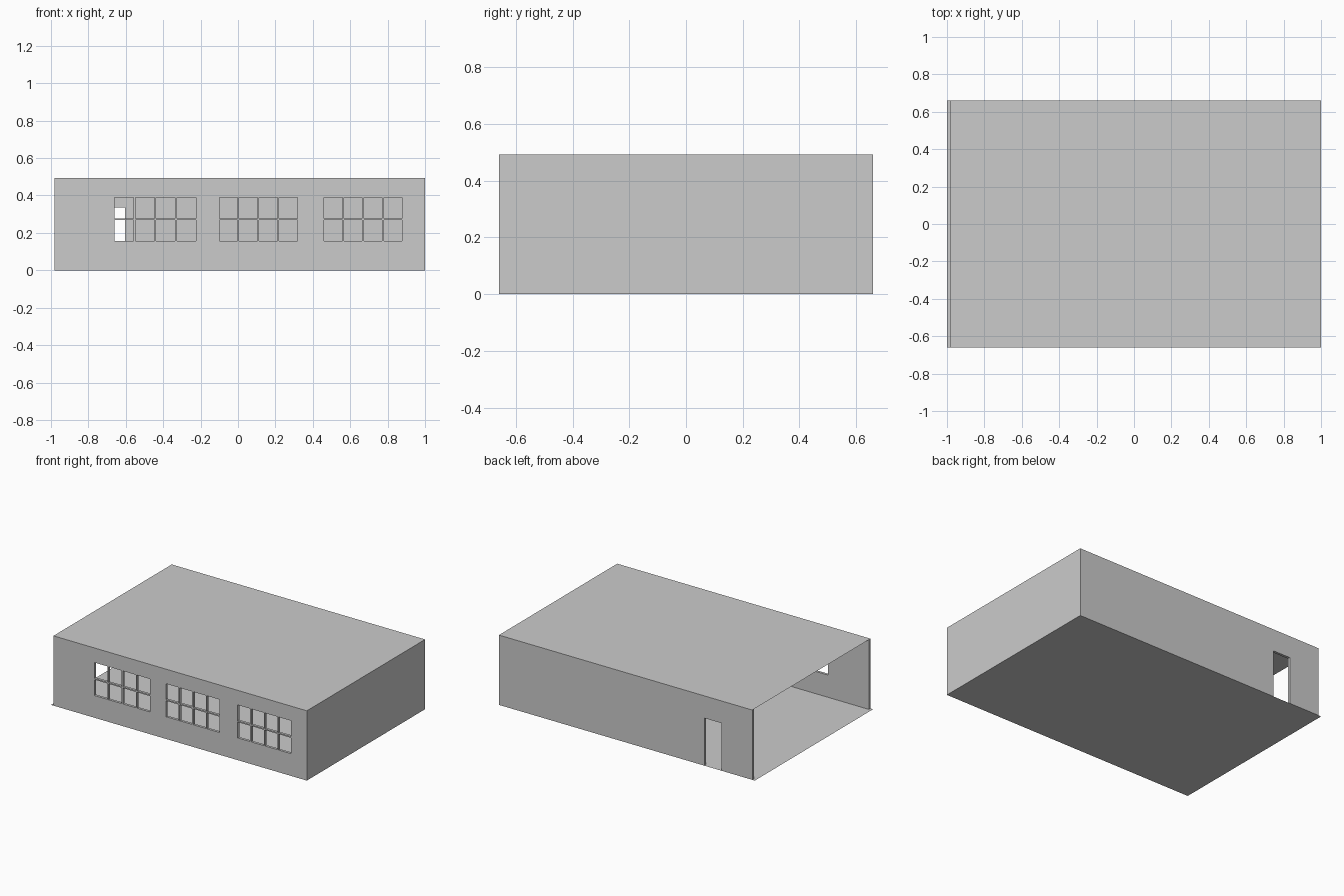
import bpy, bmesh, math

if "Cube" in bpy.data.objects:
    bpy.data.objects.remove(bpy.data.objects["Cube"])

H = 0.493      # wall height
Y = 0.66       # half depth
T = 0.018      # wall thickness
X0, X1 = -0.98, 1.0
BAR = 0.009    # window bar width


def finish(bm, name):
    mesh = bpy.data.meshes.new(name)
    bm.to_mesh(mesh)
    bm.free()
    obj = bpy.data.objects.new(name, mesh)
    bpy.context.collection.objects.link(obj)
    return obj


def sheet(name, x0, x1, z):
    bm = bmesh.new()
    bm.faces.new([bm.verts.new(p) for p in
                  ((x0, -Y, z), (x1, -Y, z), (x1, Y, z), (x0, Y, z))])
    return finish(bm, name)


def wall(name, x0, x1, y, holes):
    """Solid wall along x, occupying y to y + T, with rectangular openings."""
    xs = sorted({x0, x1, *(v for h in holes for v in h[:2])})
    zs = sorted({0.0, H, *(v for h in holes for v in h[2:])})
    bm = bmesh.new()
    grid = [[bm.verts.new((x, y, z)) for z in zs] for x in xs]
    for i in range(len(xs) - 1):
        for j in range(len(zs) - 1):
            cx, cz = (xs[i] + xs[i + 1]) / 2, (zs[j] + zs[j + 1]) / 2
            if not any(a < cx < b and c < cz < d for a, b, c, d in holes):
                bm.faces.new((grid[i][j], grid[i + 1][j],
                              grid[i + 1][j + 1], grid[i][j + 1]))
    loose = [v for v in bm.verts if not v.link_faces]
    bmesh.ops.delete(bm, geom=loose, context='VERTS')
    ext = bmesh.ops.extrude_face_region(bm, geom=bm.faces[:], use_keep_orig=True)
    moved = [g for g in ext["geom"] if isinstance(g, bmesh.types.BMVert)]
    bmesh.ops.translate(bm, verts=moved, vec=(0, T, 0))
    bmesh.ops.recalc_face_normals(bm, faces=bm.faces[:])
    return finish(bm, name)


def panes(x0, x1, z0=0.157, z1=0.39, cols=4, rows=2):
    """Openings between the bars of one window."""
    w, h = (x1 - x0 + BAR) / cols, (z1 - z0 + BAR) / rows
    return [(round(x0 + i * w, 5), round(x0 + (i + 1) * w - BAR, 5),
             round(z0 + j * h, 5), round(z0 + (j + 1) * h - BAR, 5))
            for i in range(cols) for j in range(rows)]


# Floor and roof sheets
sheet("floor", -1.0, X1 - T, 0.0)
sheet("roof", X0, X1, H)

# Front wall with three barred windows
windows = [(-0.66, -0.225), (-0.10, 0.317), (0.46, 0.877)]
wall("front_wall", X0, X1, -Y, [p for w in windows for p in panes(*w)])

# Back wall with doorway
wall("back_wall", X0, X1, Y - T, [(-0.74, -0.605, 0.0, 0.336)])

# Right end wall; the left end stays open
side = wall("right_wall", -Y + T, Y - T, -T, [])
side.rotation_euler.z = math.pi / 2
side.location.x = X1 - T
